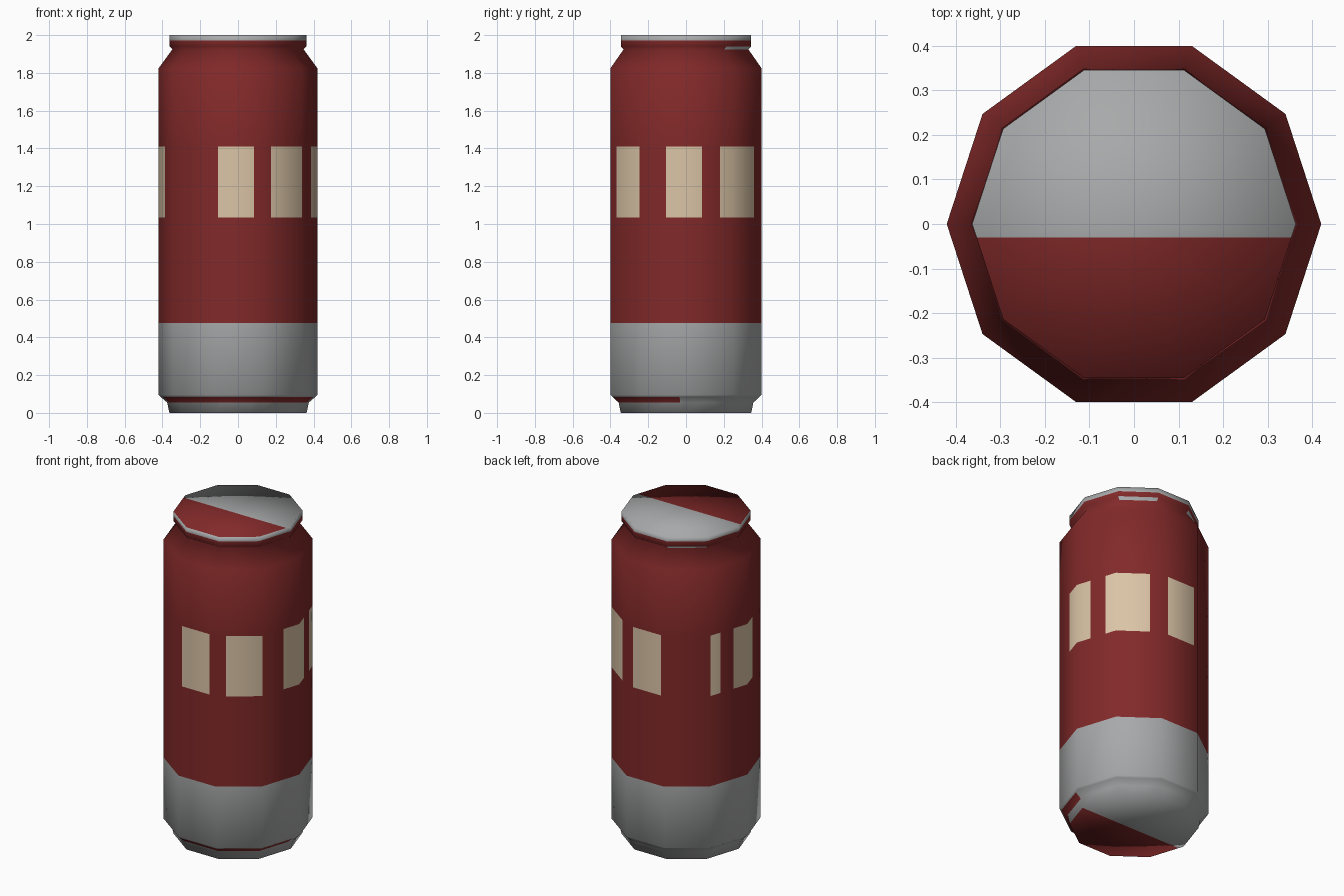
import bpy, bmesh, math
from mathutils import Vector

if "Cube" in bpy.data.objects:
    bpy.data.objects.remove(bpy.data.objects["Cube"], do_unlink=True)

SIDES = 10
STEP = 360 / SIDES
RIM = 0.363
SPLIT_Y = -0.03
SEAM = 4.86          # angle where the two-tone split meets the rim
PANELS = [(78, 105), (144, 154), (167, 194.5), (255.3, 282),
          (295.5, 324), (344.8, 372.2), (386.5, 422.8)]
# can outline: radius, height
PROFILE = [(RIM, 0), (0.375, 0.055), (0.41, 0.085), (0.42, 0.095), (0.42, 0.475),
           (0.42, 1.035), (0.42, 1.41), (0.42, 1.825), (0.347, 1.925),
           (RIM, 1.94), (RIM, 1.972), (RIM, 2)]


def material(name, rgb):
    mat = bpy.data.materials.new(name)
    mat.use_nodes = True
    mat.diffuse_color = (*rgb, 1)
    mat.node_tree.nodes["Principled BSDF"].inputs["Base Color"].default_value = (*rgb, 1)
    return mat


def on_polygon(angle, radius, z):
    """Point at an angle on the outline of a ten-sided ring."""
    half = math.radians(STEP / 2)
    off = math.radians(angle % STEP) - half
    r = radius * math.cos(half) / math.cos(off)
    a = math.radians(angle)
    return (r * math.cos(a), r * math.sin(a), z)


def colour_index(c):
    """0 red, 1 metal, 2 cream, chosen from a face centre."""
    angle = math.degrees(math.atan2(c.y, c.x)) % 360
    if c.z < 0.001 or c.z > 1.999:                      # end caps
        return 1 if c.y > SPLIT_Y else 0
    if 0.055 < c.z < 0.085:                             # lower pinstripe
        return 1 if c.y > SPLIT_Y else 0
    if c.z < 0.475 or c.z > 1.972:                      # base band, rim
        return 1
    if 1.925 < c.z < 1.94:                              # bare metal under the rim
        return 1 if STEP < angle < 2 * STEP or 3 * STEP < angle < 4 * STEP else 0
    if 1.035 < c.z < 1.41:                              # label panels
        if any(a < angle < b or a < angle + 360 < b for a, b in PANELS):
            return 2
    return 0


# columns: ten corners, panel edges and the colour split
angles = {round(i * STEP, 2) for i in range(SIDES)}
angles |= {round(a % 360, 2) for pair in PANELS for a in pair}
angles |= {360 - SEAM, 180 + SEAM}
angles = sorted(angles)
n = len(angles)

# wall
bm = bmesh.new()
rings = [[bm.verts.new(on_polygon(a, r, z)) for a in angles] for r, z in PROFILE]
for low, high in zip(rings, rings[1:]):
    for i in range(n):
        j = (i + 1) % n
        bm.faces.new((low[i], low[j], high[j], high[i]))

# end caps, cut along the colour split
for ring, z in ((rings[0], 0), (rings[-1], 2)):
    hub = bm.verts.new((0, 0, z))
    cap = []
    for i in range(n):
        a, b = ring[i], ring[(i + 1) % n]
        cap.append(bm.faces.new((a, b, hub) if z else (b, a, hub)))
    edges = list({e for f in cap for e in f.edges})
    verts = list({v for f in cap for v in f.verts})
    bmesh.ops.bisect_plane(bm, geom=verts + edges + cap, dist=0.002,
                           plane_co=(0, SPLIT_Y, 0), plane_no=(0, 1, 0))

for f in bm.faces:
    f.smooth = True
    f.material_index = colour_index(f.calc_center_median())
mesh = bpy.data.meshes.new("can_body")
bm.to_mesh(mesh)
bm.free()

# rounded shading all the way round
normals = []
for v in mesh.vertices:
    flat = Vector((v.co.x, v.co.y, 0))
    if v.co.z < 0.001 or v.co.z > 1.999:
        nor = flat / RIM + Vector((0, 0, 1 if v.co.z > 1 else -1))
    else:
        side = Vector((v.normal.x, v.normal.y, 0)).length
        nor = flat.normalized() * side + Vector((0, 0, v.normal.z))
    normals.append(nor.normalized())
mesh.normals_split_custom_set_from_vertices(normals)

for name, rgb in (("can_red", (0.223, 0.022, 0.022)),
                  ("bare_metal", (0.39, 0.395, 0.40)),
                  ("panel_cream", (0.70, 0.55, 0.38))):
    mesh.materials.append(material(name, rgb))
can = bpy.data.objects.new("can_body", mesh)
bpy.context.scene.collection.objects.link(can)
